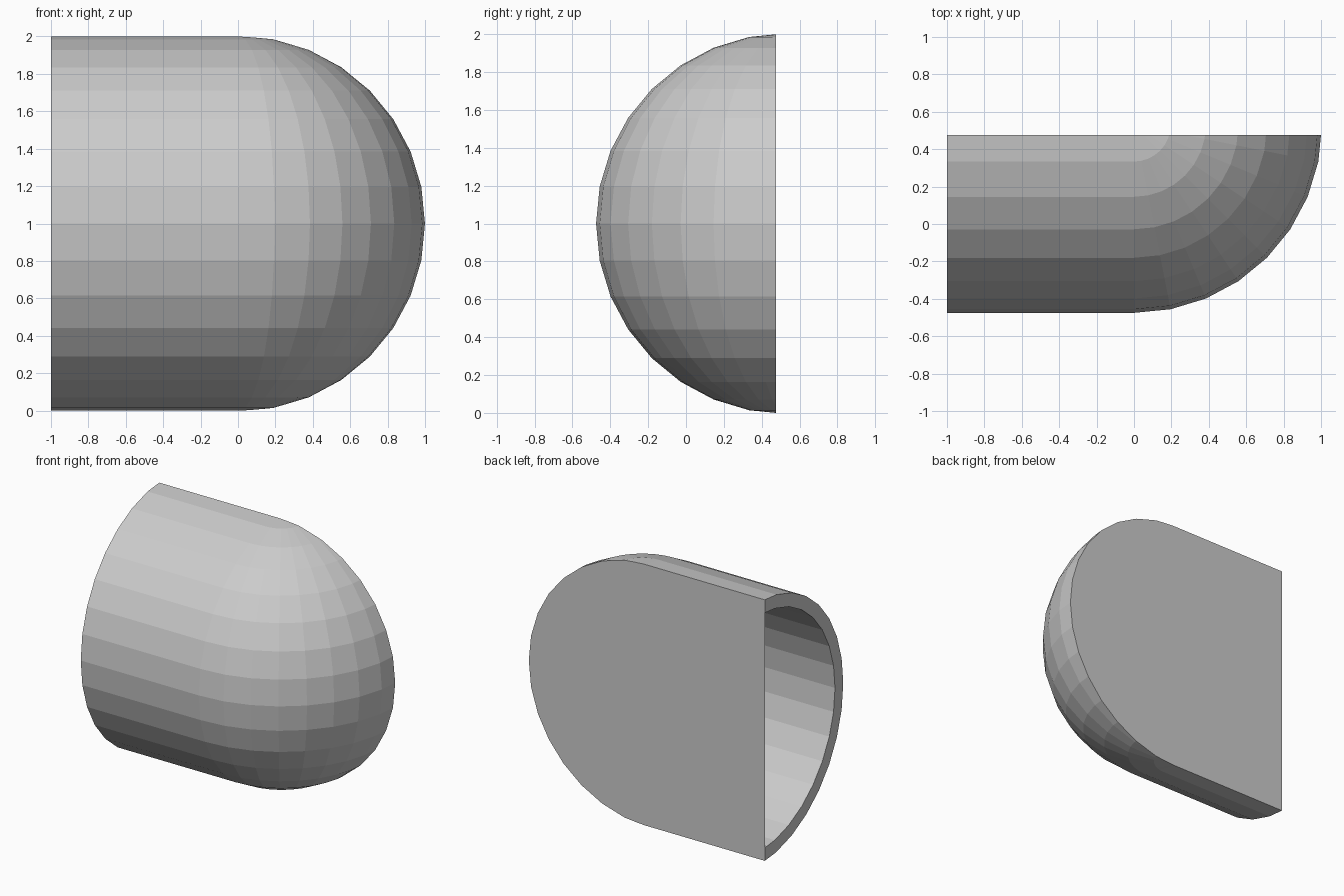
import bpy, bmesh, math
from mathutils import Vector

if "Cube" in bpy.data.objects:
    bpy.data.objects.remove(bpy.data.objects["Cube"])

R, WALL, CUT, LEFT = 1.005, 0.1, 0.055, -1.0   # cut is measured in front of the sphere centre
bm = bmesh.new()


def face_towards(face, direction):
    face.normal_update()
    if face.normal.dot(direction) < 0:
        face.normal_flip()


def half_capsule(radius, sign):
    """Half tube with a domed right end, open at the left and the back."""
    part = bmesh.new()
    bmesh.ops.create_uvsphere(part, u_segments=32, v_segments=16, radius=radius)
    # keep the right half of the sphere, then pull its open edge out to the left
    bmesh.ops.bisect_plane(part, geom=part.verts[:] + part.edges[:] + part.faces[:],
                           dist=1e-4, plane_co=(0, 0, 0), plane_no=(-1, 0, 0), clear_outer=True)
    rim = [e for e in part.edges if all(abs(v.co.x) < 1e-3 for v in e.verts)]
    ext = bmesh.ops.extrude_edge_only(part, edges=rim)["geom"]
    for v in ext:
        if isinstance(v, bmesh.types.BMVert):
            v.co.x = LEFT
    # slice off the back
    bmesh.ops.bisect_plane(part, geom=part.verts[:] + part.edges[:] + part.faces[:],
                           dist=1e-4, plane_co=(0, -CUT, 0), plane_no=(0, 1, 0), clear_outer=True)
    # copy into the main mesh with the chosen facing
    new = {v: bm.verts.new(v.co) for v in part.verts}
    for f in part.faces:
        c = f.calc_center_median()
        nf = bm.faces.new([new[v] for v in f.verts])
        face_towards(nf, sign * (c - Vector((max(c.x, 0) * 0.01, 0, 0) if c.x > 0 else (c.x, 0, 0))))
    part.free()
    return list(new.values())


outer = half_capsule(R, 1)
inner = half_capsule(R - WALL, -1)

# rim joining the two skins at the open left end
ends = [sorted((v for v in s if abs(v.co.x - LEFT) < 1e-3), key=lambda v: v.co.z)
        for s in (outer, inner)]
for i in range(len(ends[0]) - 1):
    a, b = ends
    face_towards(bm.faces.new((a[i], a[i + 1], b[i + 1], b[i])), Vector((-1, 0, 0)))

# flat back plate
back = [v for v in outer if abs(v.co.y + CUT) < 1e-3]
back.sort(key=lambda v: math.atan2(v.co.z, v.co.x + 0.2))
face_towards(bm.faces.new(back), Vector((0, 1, 0)))

# place on the ground and centre in depth
zmin = min(v.co.z for v in bm.verts)
ymid = (-R - CUT) / 2
bmesh.ops.translate(bm, verts=bm.verts[:], vec=(0, -ymid, -zmin))

mesh = bpy.data.meshes.new("domed_half_shell")
bm.to_mesh(mesh)
bm.free()
obj = bpy.data.objects.new("domed_half_shell", mesh)
bpy.context.collection.objects.link(obj)
